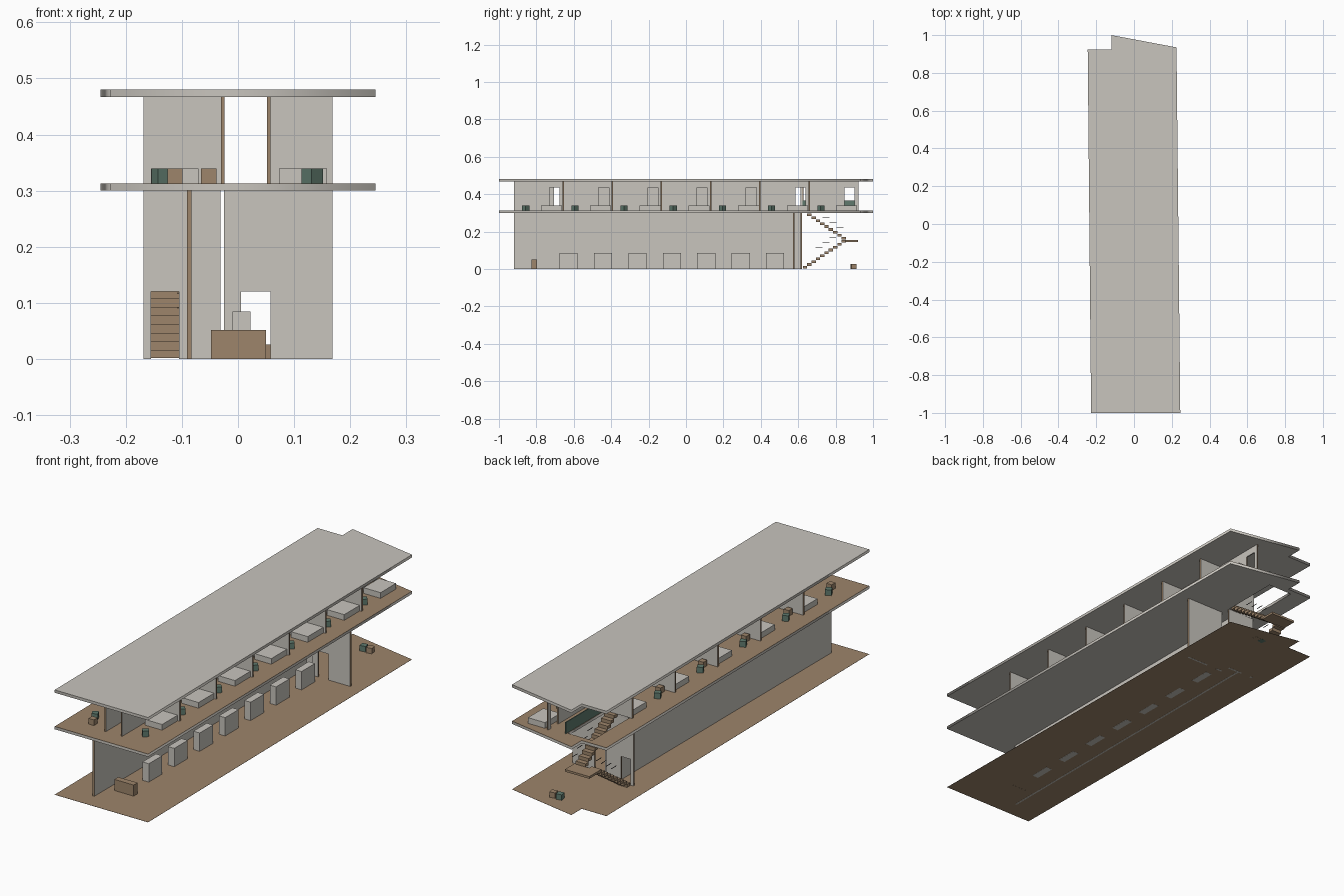
import bpy, bmesh, math
from mathutils import Matrix, Vector

cube = bpy.data.objects.get("Cube")
if cube:
    bpy.data.objects.remove(cube)


def material(name, rgb):
    m = bpy.data.materials.new(name)
    m.use_nodes = True
    m.diffuse_color = (*rgb, 1)
    m.node_tree.nodes["Principled BSDF"].inputs["Base Color"].default_value = (*rgb, 1)
    return m


PLASTER = material("plaster", (0.58, 0.555, 0.51))
WOOD = material("wood", (0.34, 0.235, 0.147))
GREEN = material("muted green", (0.115, 0.195, 0.155))
DARK = material("dark metal", (0.03, 0.03, 0.03))


def add(name, bm, mats):
    bmesh.ops.recalc_face_normals(bm, faces=bm.faces)
    me = bpy.data.meshes.new(name)
    bm.to_mesh(me)
    bm.free()
    for m in mats:
        me.materials.append(m)
    ob = bpy.data.objects.new(name, me)
    bpy.context.collection.objects.link(ob)
    return ob


def box(name, x, y, z, mat, turn=0):
    """Box from (low, high) ranges, optionally turned about its own axis."""
    bm = bmesh.new()
    size = [b - a for a, b in (x, y, z)]
    mid = [(a + b) / 2 for a, b in (x, y, z)]
    bmesh.ops.create_cube(bm, size=1, matrix=Matrix.Translation(mid)
                          @ Matrix.Rotation(math.radians(turn), 4, 'Z')
                          @ Matrix.Diagonal((*size, 1)))
    return add(name, bm, [mat])


def prism(name, pts, axis, low, high, mats):
    """Extrude an elevation (along, z); the plan direction is 'x' or 'y'."""
    bm = bmesh.new()
    along_y = axis == 'y'
    vs = [bm.verts.new((low, u, z) if along_y else (u, low, z)) for u, z in pts]
    face = bm.faces.new(vs)
    d = high - low
    ext = bmesh.ops.extrude_face_region(bm, geom=[face])
    moved = [g for g in ext["geom"] if isinstance(g, bmesh.types.BMVert)]
    bmesh.ops.translate(bm, verts=moved, vec=Vector((d, 0, 0) if along_y else (0, d, 0)))
    bm.normal_update()
    if len(mats) > 1:  # wooden wall ends and door jambs
        for f in bm.faces:
            n = f.normal.y if along_y else f.normal.x
            f.material_index = int(abs(n) > 0.9)
    return add(name, bm, mats)


def wall(name, axis, pos, start, end, z0, z1, doors=(), head=0.122, t=0.008):
    pts = [(start, z0)]
    for a, b in doors:
        pts += [(a, z0), (a, z0 + head), (b, z0 + head), (b, z0)]
    pts += [(end, z0), (end, z1), (start, z1)]
    return prism(name, pts, axis, pos - t / 2, pos + t / 2, [PLASTER, WOOD])


def plate(name, outlines, z0, z1, mat):
    """Flat slab from an outline and optional holes."""
    cu = bpy.data.curves.new(name, 'CURVE')
    cu.dimensions = '2D'
    cu.fill_mode = 'BOTH'
    cu.extrude = (z1 - z0) / 2
    for line in outlines:
        s = cu.splines.new('POLY')
        s.points.add(len(line) - 1)
        for p, (x, y) in zip(s.points, line):
            p.co = (x, y, 0, 1)
        s.use_cyclic_u = True
    cu.materials.append(mat)
    ob = bpy.data.objects.new(name, cu)
    bpy.context.collection.objects.link(ob)
    ob.location.z = (z0 + z1) / 2
    bpy.ops.object.select_all(action='DESELECT')
    ob.select_set(True)
    bpy.context.view_layer.objects.active = ob
    bpy.ops.object.convert(target='MESH')


# Ground, upper floor with stairwell, and roof
OUT = [(-0.227, -1), (0.245, -1), (0.225, 0.935), (-0.12, 1), (-0.12, 0.925), (-0.245, 0.925)]
WELL = [(-0.155, 0.622), (-0.155, 0.9), (-0.031, 0.9), (-0.031, 0.622)]
F = 0.313   # upper floor level
C = 0.467   # upper ceiling level
plate("ground_floor", [OUT], 0.0004, 0.0012, WOOD)
plate("upper_slab", [OUT, WELL], 0.3, F - 0.001, PLASTER)
plate("upper_floor_boards", [OUT, WELL], F - 0.001, F, WOOD)
plate("roof", [OUT], C, 0.48, PLASTER)

# Ground floor walls
wall("ground_long_wall", 'y', -0.087, -0.92, 0.615, 0, 0.3)
wall("ground_cross_wall_left", 'x', 0.575, -0.025, 0.168, 0, 0.3, [(0.005, 0.058)], 0.12)
wall("ground_cross_wall_right", 'x', 0.617, -0.168, -0.031, 0, 0.3, [(-0.155, -0.105)], 0.12)

# Ground floor furniture
box("reception_desk", (-0.048, 0.05), (-0.825, -0.797), (0, 0.052), WOOD)
for i in range(7):
    y = -0.676 + 0.184 * i
    box(f"display_block_{i + 1}", (-0.01, 0.022), (y, y + 0.097), (0, 0.085), PLASTER)


def stool(name, x, y, z, mat, turn=0, s=0.0135):
    box(name, (x - s, x + s), (y - s, y + s), (z, z + 0.026), mat, turn)


stool("terrace_stool", 0.01, 0.895, 0, GREEN, 10)
stool("terrace_table", 0.043, 0.895, 0, WOOD, 10)

# Upper floor: seven rooms on the left side, five on the right
LEFT, RIGHT = 0.263, 0.309
left_ends = [-0.92 + LEFT * (i + 1) for i in range(7)]
right_ends = [-0.92 + RIGHT * (i + 1) for i in range(5)]
wall("upper_left_corridor_wall", 'y', 0.055, -0.92, 0.921, F, C,
     [(p - 0.073, p - 0.019) for p in left_ends], t=0.006)
wall("upper_right_corridor_wall", 'y', -0.027, -0.92, 0.622, F, C,
     [(-0.705 + 0.316 * k, -0.651 + 0.316 * k) for k in range(5)], t=0.006)

for i, p in enumerate(left_ends):
    n = i + 1
    if n < 7:
        wall(f"left_partition_{n}", 'x', p, 0.058, 0.168, F, C)
    box(f"left_bed_{n}", (0.073, 0.159), (p - 0.118, p - 0.006), (F, F + 0.026), PLASTER)
    stool(f"left_stool_{n}", 0.132, p - 0.2, F, GREEN, 42)

for i, p in enumerate(right_ends):
    n = i + 1
    start = p - RIGHT
    wall(f"right_partition_{n}", 'x', p, -0.168, -0.03, F, C)
    box(f"right_bed_{n}", (-0.155, -0.07), (p - 0.118, p - 0.006), (F, F + 0.026), PLASTER)
    stool(f"right_stool_{n}", -0.136, start + 0.083, F, GREEN, 25)
    stool(f"right_table_{n}", -0.112, start + 0.033, F, WOOD)
    stool(f"bedside_table_{n}", -0.052, p - 0.135, F, WOOD)


# Folded staircase: stepped flights, landing, rails
def flight(name, y0, y1, z0, z1, x0, x1, steps=10, t=0.014):
    dy, dz = (y1 - y0) / steps, (z1 - z0) / steps
    top = []
    for i in range(steps):
        top += [(y0 + dy * i, z0 + dz * (i + 1)), (y0 + dy * (i + 1), z0 + dz * (i + 1))]
    under = [(y, max(z - t, 0)) for y, z in reversed(top)]
    prism(name, top + under, 'y', x0, x1, [WOOD])


flight("lower_flight", 0.625, 0.855, 0, 0.155, -0.155, -0.105)
flight("upper_flight", 0.855, 0.625, 0.155, F, -0.09, -0.04)
box("stair_landing", (-0.155, -0.031), (0.85, 0.92), (0.145, 0.155), WOOD)
for i in range(4):
    y, z = 0.655 + 0.037 * i, 0.09 + 0.026 * i
    box(f"lower_rail_{i + 1}", (-0.108, -0.106), (y, y + 0.037), (z, z + 0.002), DARK)
    z = 0.275 - 0.026 * i
    box(f"upper_rail_{i + 1}", (-0.04, -0.038), (y + 0.075, y + 0.112), (z, z + 0.002), DARK)
box("stairwell_balustrade", (-0.029, -0.025), (0.623, 0.91), (F, 0.365), GREEN)
